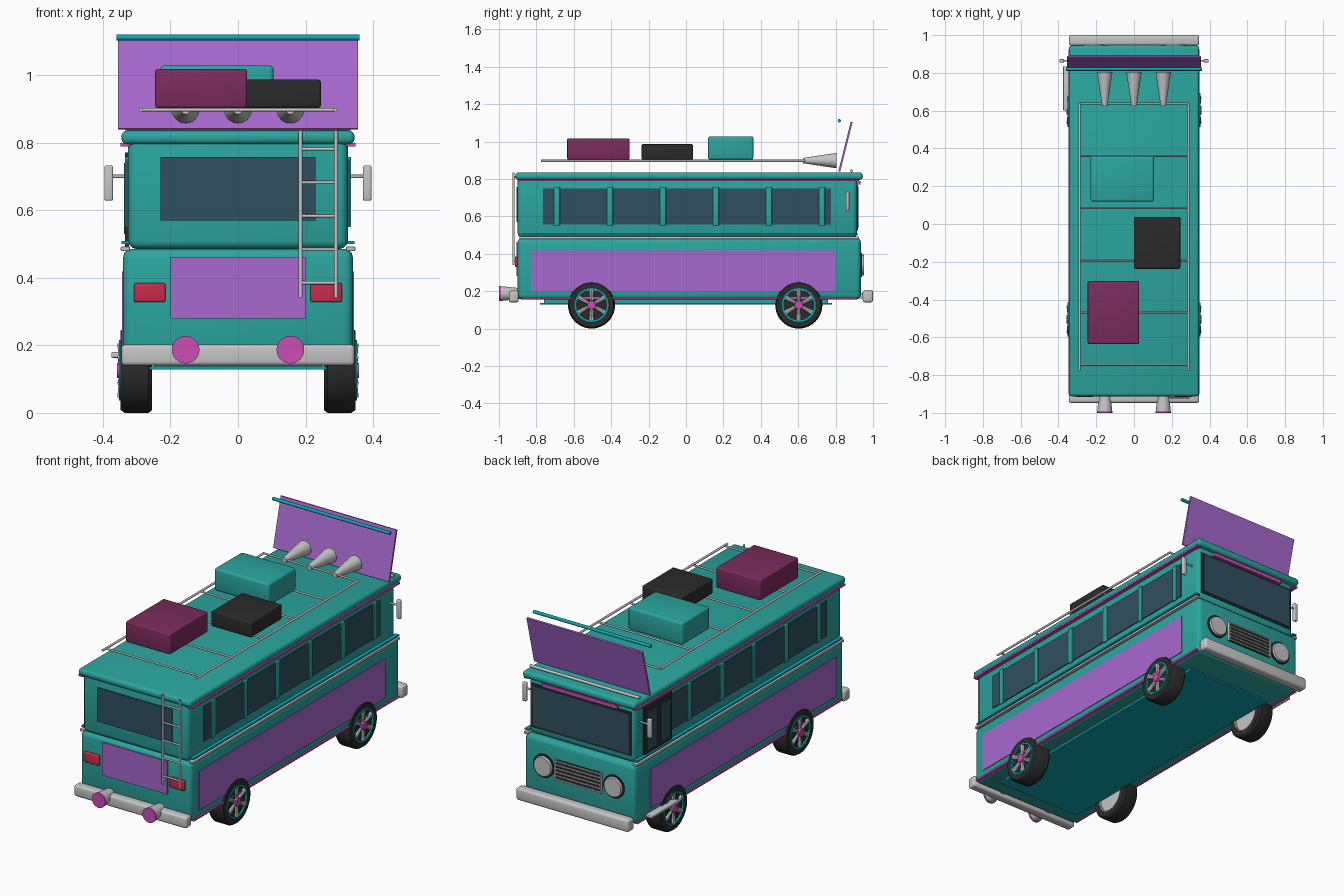
import bpy, bmesh, math
from mathutils import Matrix, Vector

if "Cube" in bpy.data.objects:
    bpy.data.objects.remove(bpy.data.objects["Cube"], do_unlink=True)


def material(name, rgb):
    m = bpy.data.materials.new(name)
    m.use_nodes = True
    m.diffuse_color = (*rgb, 1)
    m.node_tree.nodes["Principled BSDF"].inputs["Base Color"].default_value = (*rgb, 1)
    return m


TEAL = material("teal paint", (0.024, 0.38, 0.345))
PURPLE = material("purple panel", (0.39, 0.14, 0.63))
MAGENTA = material("magenta trim", (0.6, 0.075, 0.46))
CYAN = material("cyan glow", (0.003, 0.38, 0.45))
SILVER = material("silver metal", (0.57, 0.56, 0.57))
BLACK = material("black rubber", (0.024, 0.024, 0.024))
GLASS = material("tinted glass", (0.028, 0.08, 0.112))
RED = material("red lamp", (0.58, 0.024, 0.07))
WINE = material("wine luggage", (0.2, 0.025, 0.105))
made = []


def finish(name, bm, mat):
    mesh = bpy.data.meshes.new(name)
    bmesh.ops.recalc_face_normals(bm, faces=bm.faces)
    bm.to_mesh(mesh)
    bm.free()
    mesh.materials.append(mat)
    ob = bpy.data.objects.new(name, mesh)
    bpy.context.collection.objects.link(ob)
    made.append(ob)
    return ob


def box(name, mat, x, y, z, bevel=0.0, tilt=0.0):
    """Box from (min, max) ranges, with optional rounded edges."""
    lo, hi = Vector((x[0], y[0], z[0])), Vector((x[1], y[1], z[1]))
    bm = bmesh.new()
    bmesh.ops.create_cube(bm, size=1)
    bmesh.ops.scale(bm, vec=hi - lo, verts=bm.verts)
    if bevel:
        bmesh.ops.bevel(bm, geom=list(bm.edges), offset=bevel, segments=3,
                        profile=0.5, affect='EDGES')
    bmesh.ops.transform(bm, verts=bm.verts,
                        matrix=Matrix.Translation((lo + hi) / 2) @ Matrix.Rotation(tilt, 4, 'X'))
    return finish(name, bm, mat)


def rod(name, mat, a, b, r, r2=None, sides=12):
    """Cylinder or cone between two points."""
    a, b = Vector(a), Vector(b)
    bm = bmesh.new()
    bmesh.ops.create_cone(bm, cap_ends=True, segments=sides, radius1=r,
                          radius2=r if r2 is None else r2, depth=(b - a).length)
    turn = (b - a).to_track_quat('Z', 'Y').to_matrix().to_4x4()
    bmesh.ops.transform(bm, verts=bm.verts, matrix=Matrix.Translation((a + b) / 2) @ turn)
    return finish(name, bm, mat)


def lathe(name, mat, profile, centre, side):
    """Closed profile of (radius, x) spun about the x axis."""
    bm = bmesh.new()
    n = 40
    rings = [[bm.verts.new((centre[0] + side * x, centre[1] + r * math.cos(math.tau * i / n),
                            centre[2] + r * math.sin(math.tau * i / n))) for i in range(n)]
             for r, x in profile]
    for p, q in zip(rings, rings[1:] + rings[:1]):
        for i in range(n):
            j = (i + 1) % n
            bm.faces.new((p[i], p[j], q[j], q[i]))
    return finish(name, bm, mat)


def span(c, half):
    return (c - half, c + half)


def sided(s, a, b):
    return tuple(sorted((s * a, s * b)))


# Body shells
box("lower_body", TEAL, (-.34, .34), (-.9, .935), (.155, .485), .025)
box("upper_body", TEAL, (-.325, .325), (-.9, .915), (.485, .815), .025)
box("roof", TEAL, (-.345, .345), (-.912, .945), (.795, .835), .016)
box("floor_glow", CYAN, (-.262, .262), (-.78, .78), (.129, .137))
box("floor_pan", TEAL, (-.25, .25), (-.76, .76), (.135, .16))

# Side panels, windows and trim
for s, tag in ((1, "left"), (-1, "right")):
    box(f"{tag}_panel", PURPLE, sided(s, .336, .344), (-.83, .8), (.2, .418))
    box(f"{tag}_window_band", GLASS, sided(s, .322, .33), (-.765, .775 if s > 0 else .6), (.555, .75))
    for i in range(6 if s > 0 else 5):
        box(f"{tag}_pillar_{i}", TEAL, sided(s, .322, .335), span(-.69 + i * .2834, .016), (.55, .758), .004)
    box(f"{tag}_belt_trim", SILVER, sided(s, .32, .347), (-.89, .925), (.479, .492), .003)
    box(f"{tag}_belt_glow", CYAN, sided(s, .32, .345), (-.88, .92), (.5, .508))
    box(f"{tag}_drip_rail", MAGENTA, sided(s, .32, .347), (-.9, .925), (.788, .798))
    box(f"{tag}_skirt_trim", MAGENTA, sided(s, .325, .346), (-.88, .92), (.158, .168))
    box(f"{tag}_mirror", SILVER, sided(s, .37, .395), (.855, .873), (.628, .732), .005)
    rod(f"{tag}_mirror_arm", SILVER, (s * .32, .864, .7), (s * .375, .864, .7), .005)

# Folding door and step
box("door_frame", BLACK, (-.335, -.322), (.6, .84), (.49, .77))
for y in (.66, .78):
    box("door_pane", GLASS, (-.338, -.334), span(y, .04), (.53, .74))
box("door_step", SILVER, (-.375, -.335), (.6, .835), (.163, .18), .004)

# Nose
box("windshield_frame", BLACK, (-.305, .305), (.905, .919), (.525, .768))
box("windshield", GLASS, (-.292, .292), (.91, .922), (.537, .756))
box("visor_strip", MAGENTA, (-.23, .23), (.915, .932), (.77, .79))
box("grille", BLACK, (-.14, .14), (.925, .944), (.285, .395))
for i in range(6):
    box(f"grille_bar_{i}", SILVER, (-.14, .14), (.94, .95), span(.29 + i * .02, .0035))
for s in (-1, 1):
    box("grille_edge", SILVER, sided(s, .135, .143), (.93, .951), (.283, .397))
    rod("headlight_ring", BLACK, (s * .215, .925, .34), (s * .215, .942, .34), .064, sides=32)
    rod("headlight", SILVER, (s * .215, .93, .34), (s * .215, .953, .34), .059, .052, 32)
box("front_bumper", SILVER, (-.345, .345), (.945, 1.0), (.14, .207), .012)
for s in (-1, 1):
    box("bumper_mount", SILVER, span(s * .2, .03), (.92, .96), (.16, .19))

# Tail
box("rear_window", GLASS, (-.23, .23), (-.906, -.898), (.57, .757))
box("rear_panel", PURPLE, (-.2, .2), (-.906, -.898), (.28, .462))
box("rear_bumper", SILVER, (-.345, .345), (-.947, -.895), (.14, .203), .012)
for s in (-1, 1):
    box("tail_lamp", RED, sided(s, .215, .308), (-.915, -.895), (.328, .384), .005)
    rod("exhaust", SILVER, (s * .155, -.88, .187), (s * .155, -.994, .187), .028, .04, 24)
    rod("exhaust_tip", MAGENTA, (s * .155, -.99, .187), (s * .155, -1.0, .187), .041, sides=24)

# Ladder
for x in (.185, .29):
    rod("ladder_rail", SILVER, (x, -.922, .34), (x, -.922, .835), .006)
    for z in (.36, .81):
        rod("ladder_bracket", SILVER, (x, -.922, z), (x, -.89, z), .005)
for i in range(5):
    rod(f"ladder_rung_{i}", SILVER, (.185, -.922, .385 + i * .099), (.29, -.922, .385 + i * .099), .005)

# Roof rack
for x in (-.288, .288):
    rod("rack_rail", SILVER, (x, -.775, .897), (x, .64, .897), .006)
for i in range(6):
    y = .637 - i * .2765
    rod(f"rack_bar_{i}", SILVER, (-.292, y, .897), (.292, y, .897), .005)

# Luggage
box("wine_case", WINE, (-.245, .027), (-.635, -.302), (.903, 1.017), .007)
box("black_case", BLACK, (0, .245), (-.237, .037), (.903, .986), .007)
box("teal_case", TEAL, (-.23, .105), (.118, .36), (.903, 1.028), .012)

# Horns
for x in (-.155, 0, .155):
    rod("roof_horn", SILVER, (x, .625, .898), (x, .805, .898), .014, .041, 24)

# Leaning sign with light tube
box("sign_board", PURPLE, (-.355, .355), span(.8525, .005), span(.972, .136), tilt=-.245)
rod("sign_tube", CYAN, (-.36, .82, 1.111), (.36, .82, 1.111), .009)
rod("sign_foot_bar", SILVER, (-.335, .885, .843), (.335, .885, .843), .008)

# Wheels
for s in (-1, 1):
    for y in (-.505, .603):
        c = (0, y, .126)
        lathe("tyre", BLACK, [(.088, .255), (.118, .255), (.126, .265), (.126, .335),
                              (.118, .347), (.088, .347)], c, s)
        lathe("rim_barrel", SILVER, [(.083, .256), (.09, .256), (.09, .335), (.083, .335)], c, s)
        lathe("rim_glow", CYAN, [(.08, .335), (.09, .335), (.09, .352), (.08, .352)], c, s)
        rod("rim_inner", SILVER, (s * .268, y, .126), (s * .3, y, .126), .084, sides=32)
        rod("rim_back", BLACK, (s * .3, y, .126), (s * .342, y, .126), .084, sides=32)
        for k in range(6):
            a = math.tau * (k + .5) / 6
            d = Vector((0, math.cos(a), math.sin(a)))
            hub = Vector((s * .343, y, .126))
            rod("spoke", SILVER, hub + d * .015, hub + d * .08, .008, .014, 8)
        rod("hub_cap", MAGENTA, (s * .335, y, .126), (s * .358, y, .126), .025, .022, 20)

# Smooth shading with sharp edges kept
bpy.ops.object.select_all(action='DESELECT')
for ob in made:
    ob.select_set(True)
bpy.context.view_layer.objects.active = made[0]
bpy.ops.object.shade_smooth_by_angle(angle=math.radians(35))
